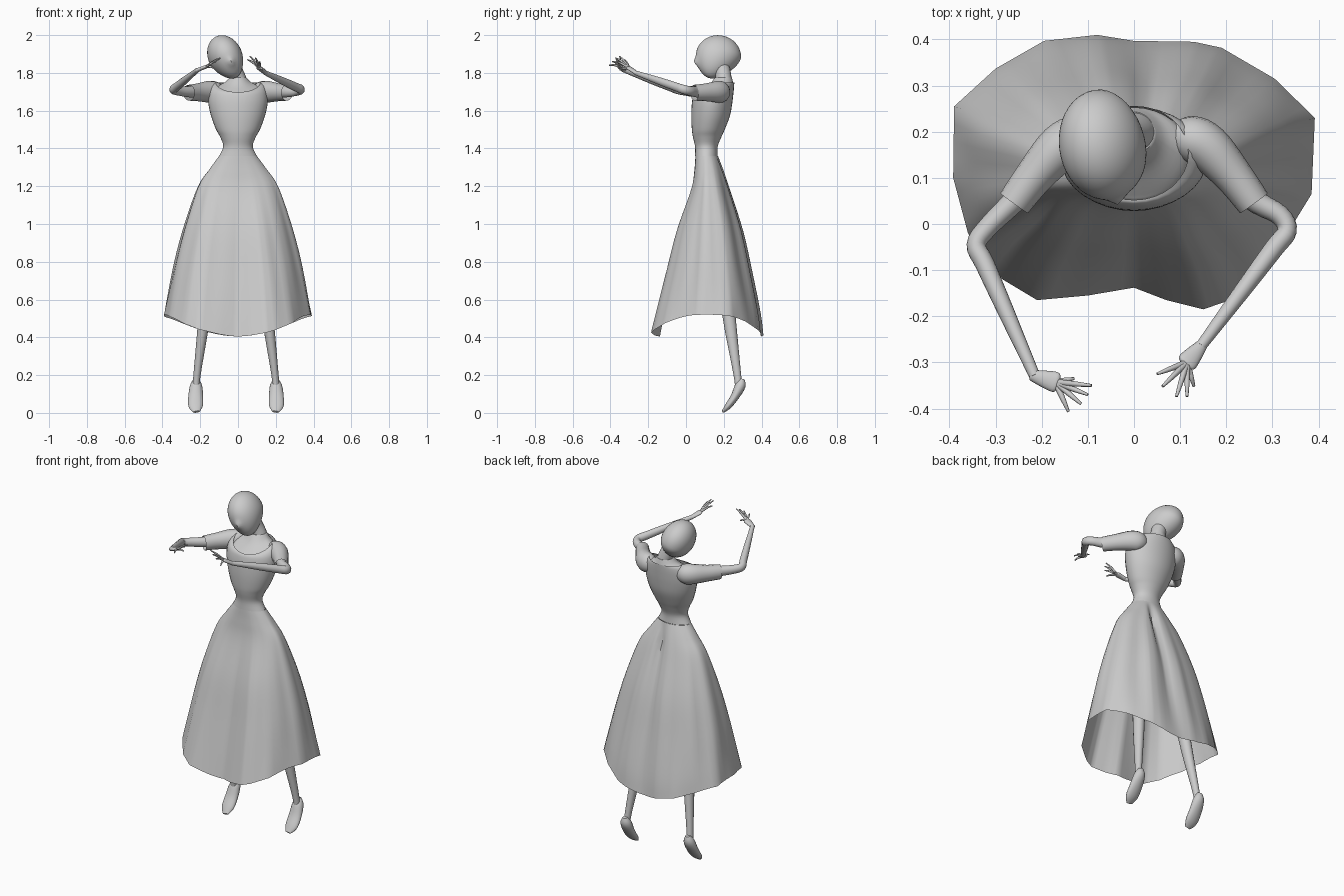
import bpy, bmesh, math
from mathutils import Vector, Matrix

if "Cube" in bpy.data.objects:
    bpy.data.objects.remove(bpy.data.objects["Cube"])


def spline(rows, steps=4):
    """Catmull-Rom resampling of rows of numbers."""
    n, out = len(rows), []
    get = lambda i: rows[max(0, min(n - 1, i))]
    for i in range(n - 1):
        p, q, r, s = (get(i + k) for k in (-1, 0, 1, 2))
        for j in range(steps):
            t = j / steps
            out.append([b + 0.5 * t * (c - a + t * (2*a - 5*b + 4*c - d + t * (3*(b - c) + d - a)))
                        for a, b, c, d in zip(p, q, r, s)])
    return out + [list(rows[-1])]


def finish(name, bm):
    """Turn a bmesh into a smooth-shaded object."""
    bmesh.ops.recalc_face_normals(bm, faces=bm.faces[:])
    me = bpy.data.meshes.new(name)
    bm.to_mesh(me)
    bm.free()
    ob = bpy.data.objects.new(name, me)
    bpy.context.collection.objects.link(ob)
    bpy.ops.object.select_all(action='DESELECT')
    ob.select_set(True)
    bpy.context.view_layer.objects.active = ob
    bpy.ops.object.shade_smooth_by_angle(angle=math.radians(50))


def loft(name, rings, caps=True):
    """Skin closed rings of points into one object."""
    bm = bmesh.new()
    vs = [[bm.verts.new(p) for p in ring] for ring in rings]
    n = len(vs[0])
    for a, b in zip(vs, vs[1:]):
        for i in range(n):
            bm.faces.new((a[i], a[(i + 1) % n], b[(i + 1) % n], b[i]))
    if caps:
        bm.faces.new(vs[0][::-1])
        bm.faces.new(vs[-1])
    finish(name, bm)


def tube(name, rows, ref=(0, 0, 1), caps=True, n=16, steps=4):
    """Tube along rows of x, y, z, half width, half thickness."""
    rows = spline(rows, steps)
    rings = []
    for i, (x, y, z, a, b) in enumerate(rows):
        t = Vector(rows[min(i + 1, len(rows) - 1)][:3]) - Vector(rows[max(i - 1, 0)][:3])
        t.normalize()
        side = t.cross(Vector(ref)).normalized()
        up = side.cross(t)
        rings.append([Vector((x, y, z)) + side * a * math.cos(k) + up * b * math.sin(k)
                      for k in (2 * math.pi * j / n for j in range(n))])
    loft(name, rings, caps)


def body(name, rows, caps):
    """Horizontal ellipses: z, centre y, half width, half depth, front dip."""
    angles = [2 * math.pi * j / 32 for j in range(32)]
    loft(name, [[(a * math.cos(k), cy + b * math.sin(k), z - dip * max(0, -math.sin(k)))
                 for k in angles] for z, cy, a, b, dip in spline(rows)], caps)


# Bodice with scooped neckline, and the skin showing inside it
body("bodice", [(1.36, .108, .10, .06, 0), (1.41, .108, .078, .06, 0),
                (1.46, .112, .094, .075, 0), (1.5, .118, .116, .087, 0), (1.57, .13, .142, .102, 0),
                (1.64, .138, .157, .107, 0), (1.70, .145, .155, .107, .02),
                (1.735, .150, .14, .105, .04), (1.75, .154, .118, .102, .052)], False)
body("chest", [(1.62, .138, .14, .095, 0), (1.68, .148, .13, .098, .01), (1.725, .158, .115, .095, .04),
               (1.75, .183, .07, .066, .02), (1.775, .198, .044, .045, 0)], True)
tube("neck", [(.008, .2, 1.70, .055, .05), (.003, .2, 1.76, .044, .043),
              (-.015, .192, 1.81, .041, .043), (-.035, .175, 1.86, .045, .05)], ref=(0, 1, 0))

# Head: sphere narrowed to the jaw, with a soft nose, tilted sideways
bm = bmesh.new()
bmesh.ops.create_uvsphere(bm, u_segments=40, v_segments=28, radius=1)
for v in bm.verts:
    x, y, z = v.co
    k = max(0, -z) ** 1.5
    nose = .016 * math.exp(-(x / .18) ** 2 - ((z + .35) / .2) ** 2) if y < 0 else 0
    v.co = (.09 * x * (1 - .1 * k), .12 * y * (1 - .2 * k) - .035 * k - nose,
            .115 * z * (1 + .1 * k))
bm.transform(Matrix.Translation((-.068, .172, 1.888)) @ Matrix.Rotation(math.radians(-24), 4, 'Y')
             @ Matrix.Rotation(math.radians(8), 4, 'Z'))
finish("head", bm)

# Skirt: waist ellipse flaring out to an uneven hem, pleated at the back
hem = [(-.39, .255), (-.392, .10), (-.36, -.02), (-.285, -.12), (-.21, -.165), (-.1, -.155), (0, -.138),
       (.07, -.165), (.15, -.185), (.2, -.168), (.285, -.11), (.345, 0), (.385, .065), (.392, .23),
       (.305, .315), (.19, .382), (.13, .395), (0, .397), (-.08, .41), (-.195, .397), (-.30, .337)]
flare = [(0, 0, 0, 0), (.08, .17, .03, .12), (.19, .38, .11, .26), (.42, .61, .42, .54),
         (.65, .79, .65, .74), (.88, .93, .88, .93), (1, 1, 1, 1)]
rim = [(p[0] + (q[0] - p[0]) * j / 4, p[1] + (q[1] - p[1]) * j / 4)
       for p, q in zip(hem, hem[1:] + hem[:1]) for j in range(4)]
rings = []
for t, fx, ff, fb in spline(flare, 5):
    ring = []
    for hx, hy in rim:
        th = math.atan2((hy - .11) / .295, hx / .39)
        s = math.sin(th)
        wx, wy = .10 * math.cos(th), .11 + .06 * s
        w = .5 + .5 * max(-1, min(1, s * 2))
        fy = ff + (fb - ff) * w
        fold = 1 + (.05 + .06 * w) * t * (1 - t) * math.cos(11 * th)
        x = wx + (hx - wx) * fx
        y = wy + (hy - wy) * fy
        if s > 0:  # back pleat
            y -= .028 * math.exp(-((x - .03) / .022) ** 2) * min(1, t * 8) * (1 - t)
        zh = .52 - .115 * abs(s) ** 2.8
        ring.append((x * fold, .11 + (y - .11) * fold, 1.36 + (zh - 1.36) * t))
    rings.append(ring)
loft("skirt", rings, False)


def arm(side, elbow, wrist, palm, tips):
    """Sleeve, arm, palm and fingers; side is -1 or 1."""
    tag = "left" if side > 0 else "right"
    tube(tag + "_sleeve", [(side * .085, .185, 1.685, .03, .035), (side * .12, .185, 1.697, .05, .056),
                           (side * .16, .165, 1.70, .051, .057),
                           (side * .215, .105, 1.697, .042, .047),
                           (side * .26, .045, 1.695, .037, .042)], caps=False)
    mid = [(e + w) / 2 for e, w in zip(elbow, wrist)]
    low = [e + (w - e) * .15 for e, w in zip(elbow, wrist)]
    tube(tag + "_arm", [(side * .16, .165, 1.70, .034, .036), (side * .25, .06, 1.70, .026, .03),
                        (side * .315, -.005 if side < 0 else .02, 1.705, .022, .025),
                        (*elbow, .021, .024), (*low, .021, .023), (*mid, .018, .02),
                        (*wrist, .012, .012)])
    d = [(p - w) / 2 for p, w in zip(palm, wrist)]
    tube(tag + "_palm", [(*[w - k * .3 for w, k in zip(wrist, d)], .012, .011),
                         (*[w + k for w, k in zip(wrist, d)], .019, .01),
                         (*palm, .022, .009), (*[p + k * .3 for p, k in zip(palm, d)], .014, .006)])
    for i, tip in enumerate(tips):
        base = Vector(palm).lerp(Vector(tip), .1)
        knuckle = base.lerp(Vector(tip), .55) + Vector((0, 0, .005))
        tube(f"{tag}_finger_{i + 1}", [(*base, .007, .007), (*knuckle, .0055, .0055),
                                       (*tip, .003, .003)], n=8, steps=3)


arm(-1, (-.342, -.045, 1.712), (-.215, -.33, 1.815), (-.17, -.343, 1.832),
    [(-.092, -.35, 1.88), (-.10, -.37, 1.872), (-.115, -.39, 1.86), (-.142, -.407, 1.84),
     (-.13, -.335, 1.825)])
arm(1, (.332, -.015, 1.713), (.145, -.265, 1.80), (.115, -.30, 1.825),
    [(.05, -.325, 1.87), (.062, -.352, 1.888), (.092, -.374, 1.88), (.115, -.374, 1.86),
     (.13, -.352, 1.815)])

# Legs and pointed feet, the pair sitting slightly off centre
for tag, s, dx in (("left", 1, -.004), ("right", -1, -.017)):
    X = lambda x: s * x + dx
    tube(tag + "_leg", [(X(.06), .115, 1.22, .05, .05), (X(.12), .175, .8, .046, .048),
                        (X(.15), .215, .6, .034, .038), (X(.172), .24, .42, .028, .031),
                        (X(.2), .272, .2, .019, .02), (X(.205), .28, .13, .019, .02)], ref=(0, 1, 0))
    tube(tag + "_foot", [(X(.204), .298, .18, .014, .012), (X(.205), .288, .145, .032, .028),
                         (X(.207), .258, .085, .039, .022), (X(.207), .222, .035, .038, .017),
                         (X(.202), .195, .006, .018, .007)], ref=(0, -1, .6))
